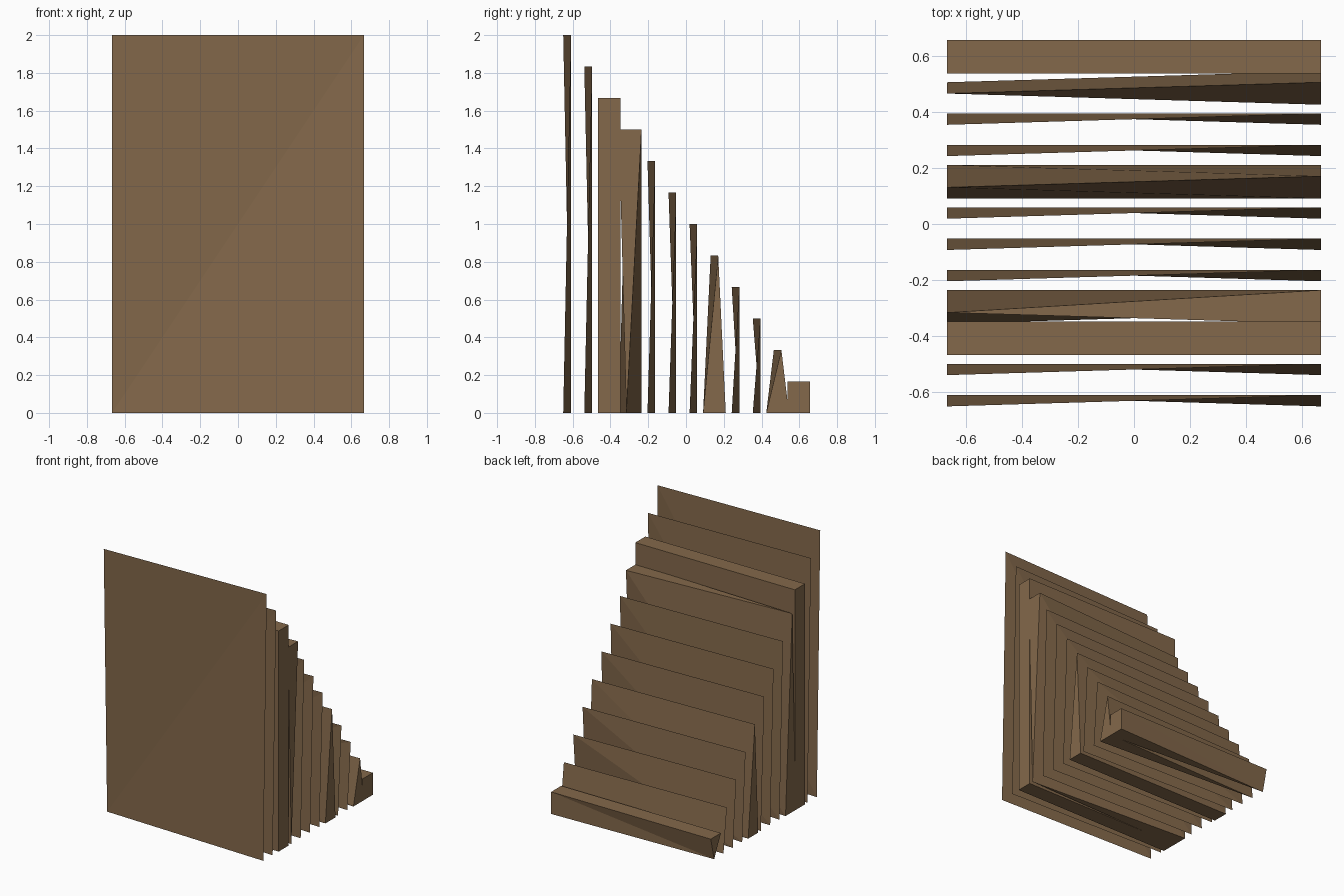
import bpy, bmesh

if "Cube" in bpy.data.objects:
    bpy.data.objects.remove(bpy.data.objects["Cube"])

W, COUNT, RISE, PITCH = 0.667, 12, 1 / 6, 0.1115
HALF, THIRD = 0.06, 0.02          # half depth of a full step, offset of a pinched corner

wood = bpy.data.materials.new("brown_wood")
wood.diffuse_color = (0.23, 0.14, 0.07, 1)
wood.use_nodes = True
wood.node_tree.nodes["Principled BSDF"].inputs["Base Color"].default_value = wood.diffuse_color

# Corners (seen from the front) that keep full depth; the others are pinched to one point
FULL = {2: "TL TR BL BR", 3: "TR BL", 7: "BL BR", 10: "BR", 11: "TL TR BR"}
CORNERS = {"TL": (-1, 1, -1), "TR": (1, 1, 1), "BR": (1, 0, -1), "BL": (-1, 0, 1)}


def make_step(i):
    centre = -0.63 + i * PITCH
    height = (COUNT - i) * RISE
    full = FULL.get(i, "").split()
    bm = bmesh.new()
    f, b = {}, {}
    for name, (sx, top, side) in CORNERS.items():
        if name in full:
            f[name] = bm.verts.new((sx * W, centre - HALF, top * height))
            b[name] = bm.verts.new((sx * W, centre + HALF, top * height))
        else:
            f[name] = b[name] = bm.verts.new((sx * W, centre + side * THIRD, top * height))

    # Back and front, split along their diagonals
    faces = [(b["TR"], b["TL"], b["BL"]), (b["TR"], b["BL"], b["BR"])]
    if full:
        faces += [(f["TL"], f["BL"], f["BR"]), (f["TL"], f["BR"], f["TR"])]
    # Top, bottom and ends
    for p, q in (("TL", "TR"), ("TR", "BR"), ("BR", "BL"), ("BL", "TL")):
        faces.append((f[p], f[q], b[q], b[p]))
    for face in faces:
        verts = list(dict.fromkeys(face))
        if len(verts) > 2 and not bm.faces.get(verts):
            bm.faces.new(verts)
    if full:
        bmesh.ops.recalc_face_normals(bm, faces=bm.faces[:])

    mesh = bpy.data.meshes.new(f"step_{i + 1}")
    bm.to_mesh(mesh)
    bm.free()
    mesh.materials.append(wood)
    bpy.context.collection.objects.link(bpy.data.objects.new(f"step_{i + 1}", mesh))


# Staircase, tallest step at the front
for i in range(COUNT):
    make_step(i)
